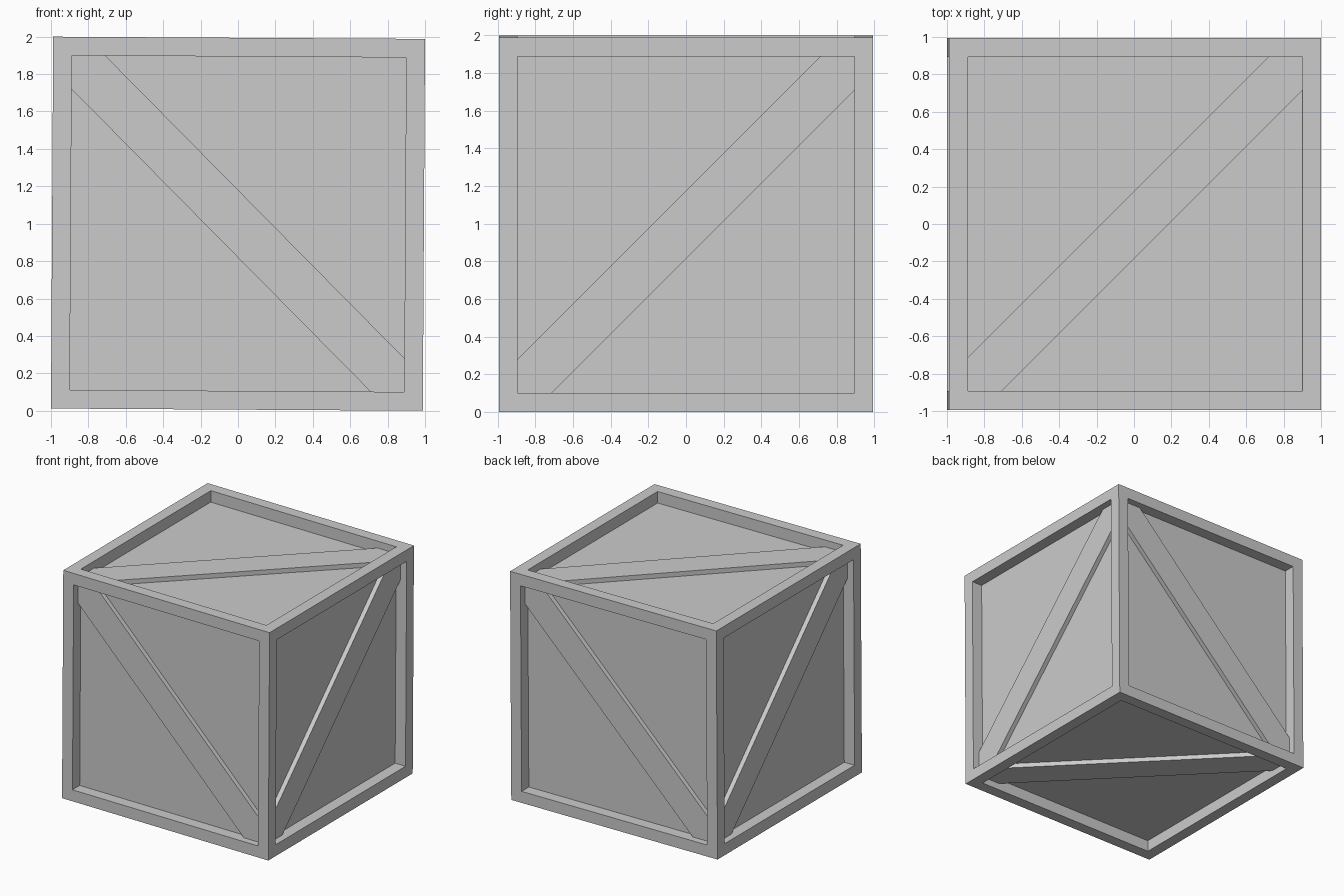
import bpy, bmesh
from mathutils import Vector

if "Cube" in bpy.data.objects:
    bpy.data.objects.remove(bpy.data.objects["Cube"])

TILT = 0.006              # the crate leans very slightly about y
HALF = 0.994              # half of the crate side
BORDER = 0.1              # frame width and recess depth
INNER = HALF - BORDER     # half size of the recessed panels
SLAT_HALF = 0.127         # half width of a diagonal slat
SLAT_HEIGHT = 0.04        # slat thickness above the panel


def add_object(name, bm):
    mesh = bpy.data.meshes.new(name)
    bm.to_mesh(mesh)
    bm.free()
    obj = bpy.data.objects.new(name, mesh)
    obj.location = (0, 0, 1)
    obj.rotation_euler = (0, TILT, 0)
    bpy.context.collection.objects.link(obj)
    return obj


# Crate body: cube with every side inset and pushed in
bm = bmesh.new()
bmesh.ops.create_cube(bm, size=2 * HALF)
sides = bm.faces[:]
bmesh.ops.inset_individual(bm, faces=sides, thickness=BORDER, use_even_offset=True)
bmesh.ops.inset_individual(bm, faces=sides, thickness=0, depth=-BORDER)
add_object("crate_body", bm)


# Diagonal slat: pointed board fitting into two corners of a panel
def slat(name, normal, diagonal):
    n, d = Vector(normal), Vector(diagonal).normalized()
    side = n.cross(d)
    tip = INNER * 2 ** 0.5
    a, b = tip - SLAT_HALF, SLAT_HALF
    outline = [(tip, 0), (a, b), (-a, b), (-tip, 0), (-a, -b), (a, -b)]
    bm = bmesh.new()
    low, high = [[bm.verts.new(d * x + side * y + n * h) for x, y in outline]
                 for h in (INNER, INNER + SLAT_HEIGHT)]
    bm.faces.new(high)
    for i in range(6):
        j = (i + 1) % 6
        bm.faces.new((low[i], low[j], high[j], high[i]))
    add_object(name, bm)


slat("front_slat", (0, -1, 0), (1, 0, -1))
slat("back_slat", (0, 1, 0), (-1, 0, -1))
slat("right_slat", (1, 0, 0), (0, 1, 1))
slat("left_slat", (-1, 0, 0), (0, -1, 1))
slat("top_slat", (0, 0, 1), (1, 1, 0))
slat("bottom_slat", (0, 0, -1), (1, -1, 0))
